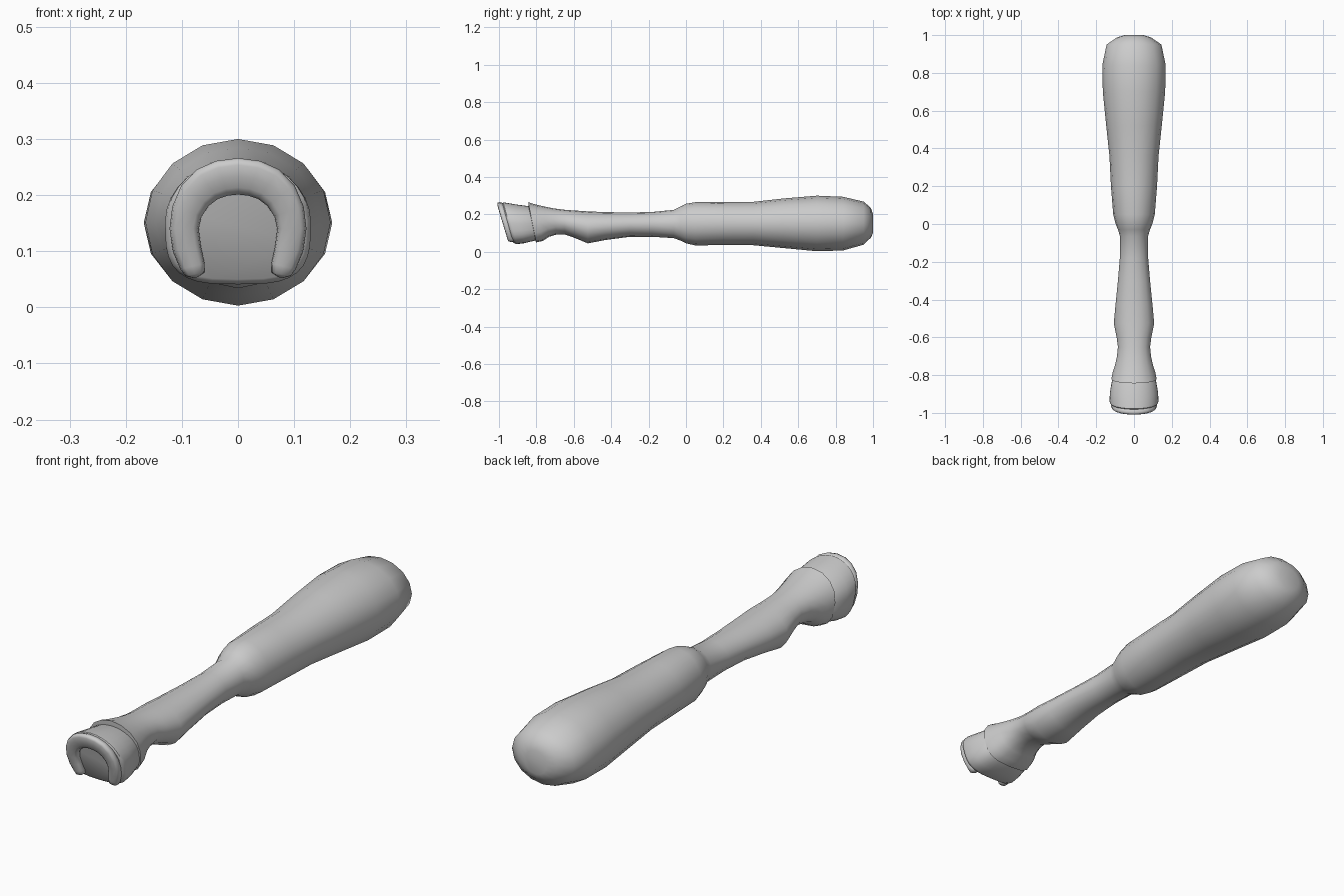
import bpy, bmesh, math

if "Cube" in bpy.data.objects:
    bpy.data.objects.remove(bpy.data.objects["Cube"])

def finish(bm, name, angle):
    bmesh.ops.recalc_face_normals(bm, faces=bm.faces[:])
    me = bpy.data.meshes.new(name)
    bm.to_mesh(me)
    bm.free()
    ob = bpy.data.objects.new(name, me)
    bpy.context.collection.objects.link(ob)
    bpy.ops.object.select_all(action='DESELECT')
    bpy.context.view_layer.objects.active = ob
    ob.select_set(True)
    bpy.ops.object.shade_smooth_by_angle(angle=math.radians(angle))
    return ob

def bridge(bm, loops):
    for a, b in zip(loops, loops[1:]):
        n = len(a)
        for i in range(n):
            bm.faces.new((a[i], a[(i + 1) % n], b[(i + 1) % n], b[i]))
    bm.faces.new(loops[0])
    bm.faces.new(loops[-1])

def spow(v, p):
    return math.copysign(abs(v) ** p, v)

def loft(name, rings, sides, angle):
    """rings: y, z low, z high, half width, lean (dy/dz), squareness of underside"""
    bm = bmesh.new()
    loops = []
    for y, lo, hi, w, lean, sq in rings:
        c, r, loop = (lo + hi) / 2, (hi - lo) / 2, []
        for i in range(sides):
            t = 2 * math.pi * i / sides
            p = sq if math.sin(t) < 0 else 1
            x, dz = w * spow(math.cos(t), p), r * spow(math.sin(t), p)
            loop.append(bm.verts.new((x, y + lean * dz, c + dz)))
        loops.append(loop)
    bridge(bm, loops)
    return finish(bm, name, angle)

# leg: rounded thigh, knee step, shin, fetlock and flared cuff
leg = [
    (1.0, .10, .20, .05, 0, 1), (.988, .075, .235, .09, 0, 1),
    (.95, .038, .268, .145, 0, 1), (.84, .007, .294, .168, 0, 1),
    (.70, .003, .30, .165, 0, 1), (.52, .02, .285, .147, 0, 1),
    (.36, .035, .267, .13, 0, 1), (.20, .036, .266, .122, 0, 1),
    (.05, .034, .265, .11, 0, 1), (0, .045, .257, .097, 0, 1),
    (-.03, .06, .242, .085, 0, 1), (-.065, .073, .224, .074, 0, 1),
    (-.18, .08, .213, .075, 0, 1), (-.30, .08, .21, .085, 0, 1),
    (-.43, .063, .212, .098, 0, 1), (-.525, .045, .216, .107, 0, 1),
    (-.60, .076, .221, .092, 0, 1), (-.65, .092, .225, .085, -.05, 1),
    (-.70, .092, .232, .09, -.1, .9), (-.745, .08, .242, .1, -.15, .8),
    (-.785, .058, .253, .113, -.2, .7), (-.822, .05, .265, .12, -.2, .65),
    (-.825, .065, .24, .105, -.2, .65)]
loft("leg", leg, 16, 50)

# hoof: tilted block with a flat sole
hoof = [
    (-.80, .075, .235, .10, -.2, .65), (-.825, .06, .244, .116, -.2, .65),
    (-.89, .046, .254, .127, -.25, .62), (-.935, .041, .263, .13, -.28, .6),
    (-.947, .044, .264, .127, -.28, .6), (-.953, .05, .258, .12, -.28, .6)]
loft("hoof", hoof, 32, 40)

# horseshoe: half outline as outer x,z / inner x,z, mirrored over x = 0
half = [(.078, .052, .072, .054), (.094, .056, .06, .062), (.103, .068, .0595, .078),
        (.116, .10, .066, .108), (.122, .14, .07, .14), (.117, .18, .065, .162),
        (.101, .217, .052, .181), (.073, .246, .036, .193), (.039, .261, .018, .199),
        (0, .266, 0, .201)]
path = half + [(-a, b, -c, d) for a, b, c, d in half[-2::-1]]
bm = bmesh.new()
loops = []
for k, (ox, oz, ix, iz) in enumerate(path):
    depth = .008 if k in (0, len(path) - 1) else .018
    loop = []
    for i in range(12):
        t = 2 * math.pi * i / 12
        s = .5 + .5 * spow(math.cos(t), .7)
        x, z = ix + (ox - ix) * s, iz + (oz - iz) * s
        y = -.963 - .3 * (z - .155) + depth * spow(math.sin(t), .7)
        loop.append(bm.verts.new((x, y, z)))
    loops.append(loop)
bridge(bm, loops)
finish(bm, "horseshoe", 60)
